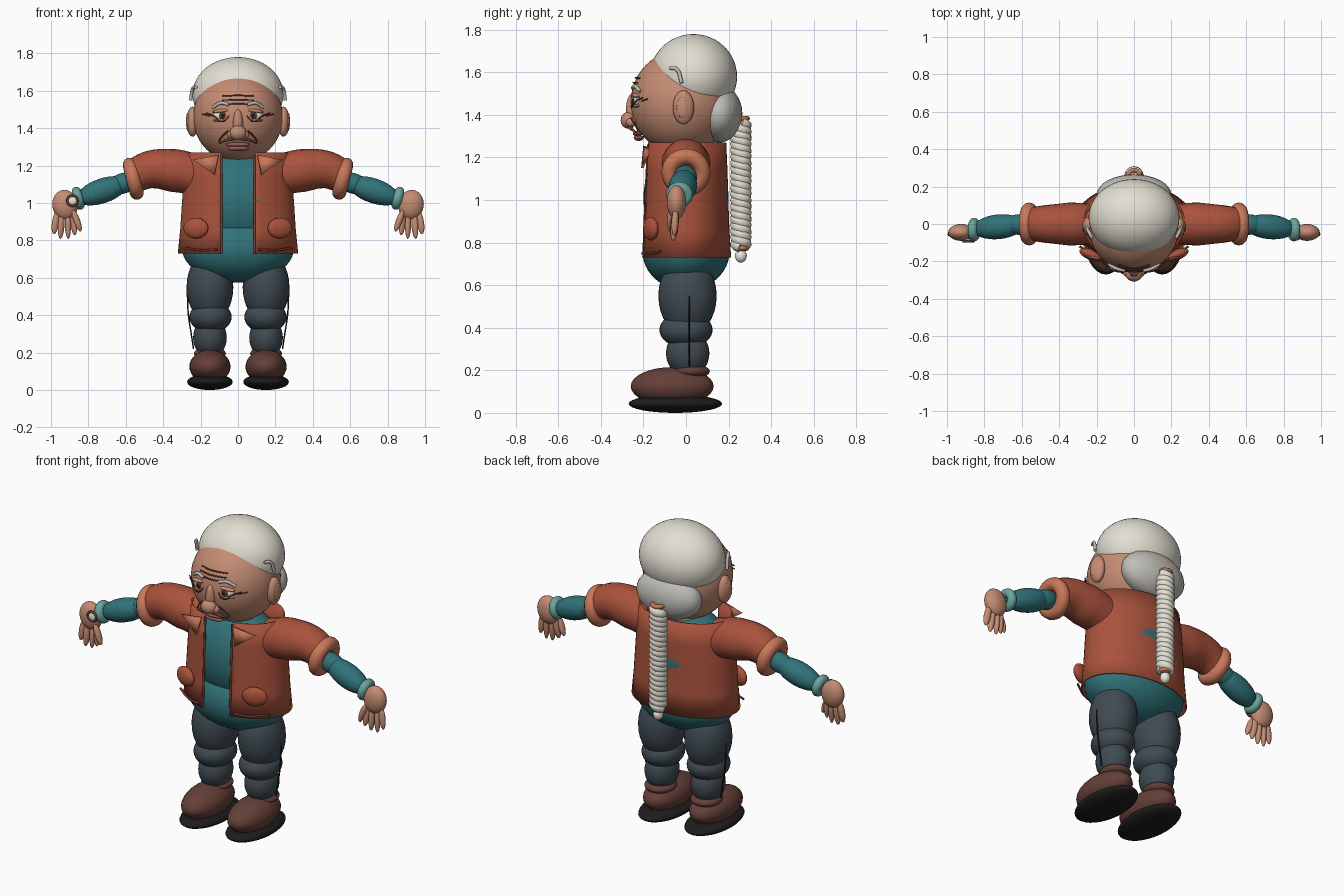
import bpy, math
from mathutils import Vector

if "Cube" in bpy.data.objects:
    bpy.data.objects.remove(bpy.data.objects["Cube"])


def mat(name, *c):
    m = bpy.data.materials.new(name)
    m.diffuse_color = (*c, 1)
    m.use_nodes = True
    m.node_tree.nodes["Principled BSDF"].inputs["Base Color"].default_value = m.diffuse_color
    return m


SKIN = mat("skin", .55, .26, .17)
HAIR = mat("hair", .76, .73, .64)
BUN = mat("hair_grey", .52, .51, .47)
JACKET = mat("jacket", .40, .085, .045)
TRIM = mat("trim", .58, .19, .10)
DARK = mat("dark_red", .2, .045, .03)
TEAL = mat("teal", .03, .17, .19)
CUFF = mat("cuff", .14, .38, .34)
SLATE = mat("slate", .05, .07, .085)
SHOE = mat("shoe", .13, .05, .04)
BLACK = mat("black", .012, .012, .012)
WHITE = mat("white", .85, .82, .75)
BROWN = mat("brown", .12, .05, .025)
LIP = mat("lip", .32, .10, .11)


def finish(o, name, m):
    o.name = name
    o.data.materials.append(m)
    if o.type == 'MESH':
        o.data.polygons.foreach_set("use_smooth", [True] * len(o.data.polygons))
    return o


def ball(name, c, r, m, rot=(0, 0, 0), seg=32):
    bpy.ops.mesh.primitive_uv_sphere_add(segments=seg, ring_count=seg // 2, location=c, rotation=rot)
    o = bpy.context.object
    o.scale = r
    return finish(o, name, m)


def ring(name, c, R, r, m, rot=(0, 0, 0)):
    bpy.ops.mesh.primitive_torus_add(major_radius=R, minor_radius=r, major_segments=32,
                                     minor_segments=12, location=c, rotation=rot)
    return finish(bpy.context.object, name, m)


def tube(name, pts, r, m, radii=None, res=3):
    cu = bpy.data.curves.new(name, 'CURVE')
    cu.dimensions = '3D'
    cu.bevel_depth, cu.bevel_resolution, cu.use_fill_caps = r, res, True
    cu.resolution_u = 6
    sp = cu.splines.new('BEZIER')
    sp.bezier_points.add(len(pts) - 1)
    for i, (b, p) in enumerate(zip(sp.bezier_points, pts)):
        b.co = p
        b.handle_left_type = b.handle_right_type = 'AUTO'
        b.radius = radii[i] if radii else 1
    o = bpy.data.objects.new(name, cu)
    bpy.context.collection.objects.link(o)
    return finish(o, name, m)


def mesh(name, v, f, m, thick):
    me = bpy.data.meshes.new(name)
    me.from_pydata(v, [], f)
    o = bpy.data.objects.new(name, me)
    bpy.context.collection.objects.link(o)
    s = o.modifiers.new("thickness", 'SOLIDIFY')
    s.thickness, s.offset = thick, 0
    return finish(o, name, m)


# Shirt, neck and hips
ball("shirt", (0, 0, 1.01), (.288, .200, .27), TEAL, seg=48)
ball("hips", (0, 0, .76), (.30, .205, .185), TEAL, seg=48)
ball("neck", (0, 0, 1.24), (.12, .11, .1), SKIN)

# Jacket: elliptical shell left open at the front
profile = [(.73, .318, .208), (.86, .305, .200), (1.0, .296, .195), (1.14, .286, .191), (1.27, .27, .185)]
N = 56
verts, faces = [], []
for z, rx, ry in profile:
    a0 = math.asin(.088 / rx)
    for i in range(N + 1):
        a = a0 + (2 * math.pi - 2 * a0) * i / N
        verts.append((rx * math.sin(a), -ry * math.cos(a), z))
for j in range(len(profile) - 1):
    for i in range(N):
        k = j * (N + 1) + i
        faces.append((k, k + 1, k + N + 2, k + N + 1))
mesh("jacket", verts, faces, JACKET, .008)

for s in (-1, 1):
    # Jacket front edge, lapel, pocket and hem
    tube("jacket_edge", [(s * .088, -.20, .73), (s * .088, -.19, 1.0), (s * .088, -.178, 1.26)], .006, DARK)
    mesh("lapel", [(s * .24, -.175, 1.23), (s * .105, -.195, 1.255), (s * .125, -.205, 1.15)],
         [(0, 1, 2)], TRIM, .012)
    ball("pocket", (s * .225, -.165, .865), (.07, .03, .055), JACKET, (0, 0, s * .35))
    ring("pocket_edge", (s * .225, -.168, .865), .062, .005, DARK, (math.pi / 2, 0, s * .35)).scale = (1, .8, 1)
    tube("hem", [(s * .11, -.205, .75), (s * .2, -.175, .747), (s * .29, -.12, .76)], .006, DARK)

    # Arms
    tube("sleeve", [(s * .22, 0, 1.15), (s * .34, 0, 1.173), (s * .47, 0, 1.178), (s * .57, 0, 1.135)],
         .115, JACKET, [.95, 1, .88, .75], 8)
    ring("sleeve_cuff", (s * .56, 0, 1.13), .077, .038, TRIM, (0, s * (math.pi / 2 + .25), 0))
    ball("elbow", (s * .615, -.003, 1.105), (.08, .055, .055), TEAL, (0, s * .3, 0))
    ball("forearm", (s * .725, -.015, 1.065), (.145, .066, .066), TEAL, (0, s * .33, -s * .1))
    ring("wrist_cuff", (s * .855, -.03, 1.025), .038, .025, CUFF, (0, s * (math.pi / 2 + .25), 0))
    ball("palm", (s * .925, -.045, .99), (.068, .045, .08), SKIN, (0, s * .15, 0))
    for x0, x1, z1, y1 in ((.965, .985, .845, -.055), (.94, .95, .82, -.06),
                           (.91, .908, .82, -.06), (.885, .872, .84, -.065)):
        a, b = Vector((s * x0, -.048, .96)), Vector((s * x1, y1, z1 - .012))
        d = b - a
        ball("finger", (a + b) / 2, (.0165, .02, d.length / 2), SKIN,
             d.to_track_quat('Z', 'Y').to_euler(), 16)
    ball("thumb", (s * .862, -.07, .905), (.018, .02, .062), SKIN, (0, s * .35, 0), 16)

    # Legs and trouser seam
    ball("thigh", (s * .15, .007, .55), (.125, .137, .19), SLATE)
    ball("knee", (s * .147, 0, .39), (.113, .125, .085), SLATE)
    ball("shin", (s * .15, .008, .28), (.09, .102, .11), SLATE)
    tube("trouser_seam", [(s * .272, .015, .55), (s * .265, .015, .4), (s * .25, .015, .3), (s * .238, .015, .22)],
         .004, BLACK)

    # Shoes
    ball("shoe_collar", (s * .15, .022, .195), (.085, .09, .035), SHOE)
    ball("shoe", (s * .15, -.065, .125), (.11, .195, .09), SHOE)
    ball("sole", (s * .15, -.05, .043), (.122, .22, .043), BLACK)

    # Ear, side hair and eye
    ball("ear", (s * .243, -.012, 1.435), (.033, .05, .08), SKIN)
    ball("inner_ear", (s * .268, -.016, 1.435), (.01, .028, .05), SKIN)
    tube("side_hair", [(s * .225, -.075, 1.62), (s * .24, -.045, 1.615), (s * .253, -.02, 1.55)], .009, BUN)
    ball("eye", (s * .085, -.228, 1.47), (.045, .02, .03), WHITE, (0, 0, s * .15), 24)
    ball("iris", (s * .082, -.243, 1.468), (.021, .009, .021), BROWN, seg=16)
    ball("pupil", (s * .082, -.249, 1.468), (.011, .005, .011), BLACK, seg=16)
    ball("upper_lid", (s * .087, -.232, 1.492), (.052, .021, .011), SKIN, (0, s * .12, s * .15), 16)
    ball("lower_lid", (s * .087, -.23, 1.442), (.048, .018, .009), SKIN, (0, 0, s * .15), 16)
    tube("eye_crease", [(s * .04, -.25, 1.475), (s * .085, -.256, 1.435), (s * .13, -.235, 1.465),
                        (s * .17, -.205, 1.48)], .0035, BROWN)
    tube("brow", [(s * .05, -.25, 1.525), (s * .09, -.24, 1.535), (s * .135, -.215, 1.51)], .009, BUN)
    tube("temple_line", [(s * .15, -.21, 1.465), (s * .19, -.18, 1.475)], .003, BROWN)
    # Moustache half, nostril and cheek crease
    tube("moustache", [(s * .015, -.265, 1.342), (s * .055, -.26, 1.338), (s * .1, -.235, 1.318)],
         .009, BROWN, [1, 1, .4])
    tube("cheek_crease", [(s * .055, -.258, 1.385), (s * .085, -.24, 1.355), (s * .105, -.225, 1.325)], .004, BROWN)
    ball("nostril", (s * .037, -.258, 1.365), (.022, .025, .022), SKIN, seg=16)

# Head, nose and mouth
ball("head", (0, -.02, 1.46), (.24, .24, .245), SKIN, seg=48)
ball("nose_bridge", (0, -.252, 1.425), (.027, .03, .075), SKIN)
ball("nose_tip", (0, -.27, 1.375), (.045, .037, .04), SKIN)
ball("upper_lip", (0, -.228, 1.312), (.065, .022, .013), LIP, seg=16)
ball("lower_lip", (0, -.222, 1.292), (.058, .024, .014), LIP, seg=16)
for z, y in ((1.53, -.255), (1.552, -.247), (1.575, -.237)):
    tube("forehead_line", [(-.085, y + .022, z - .003), (0, y, z), (.085, y + .022, z - .003)], .004, BROWN)

# Hair cap and lower back hair
ball("hair_cap", (0, .035, 1.58), (.243, .205, .2), HAIR, seg=48)
ball("back_hair", (0, .155, 1.405), (.2, .11, .135), BUN)

# Braid: two twisted strands with ties and a bead
for k in range(2):
    pts = []
    for i in range(10 * 8 + 1):
        a = i / 8 * 2 * math.pi + k * math.pi
        t = i / 80
        pts.append((.024 * math.cos(a), .258 + .024 * math.sin(a), 1.365 - .585 * t))
    tube("braid_strand", pts, .027, HAIR, res=2).data.resolution_u = 3
tube("braid_core", [(0, .258, 1.38), (0, .258, .76)], .03, BUN)
ring("braid_tie", (0, .258, 1.383), .03, .012, TRIM)
ring("braid_tie", (0, .258, .775), .028, .012, TRIM)
ball("braid_bead", (0, .258, .738), (.028, .028, .032), WHITE, seg=16)

# Wristwatch
ring("watch_rim", (-.885, -.092, 1.012), .027, .007, BROWN, (math.pi / 2, 0, 0))
ball("watch_face", (-.885, -.09, 1.012), (.026, .01, .026), WHITE, seg=16)
